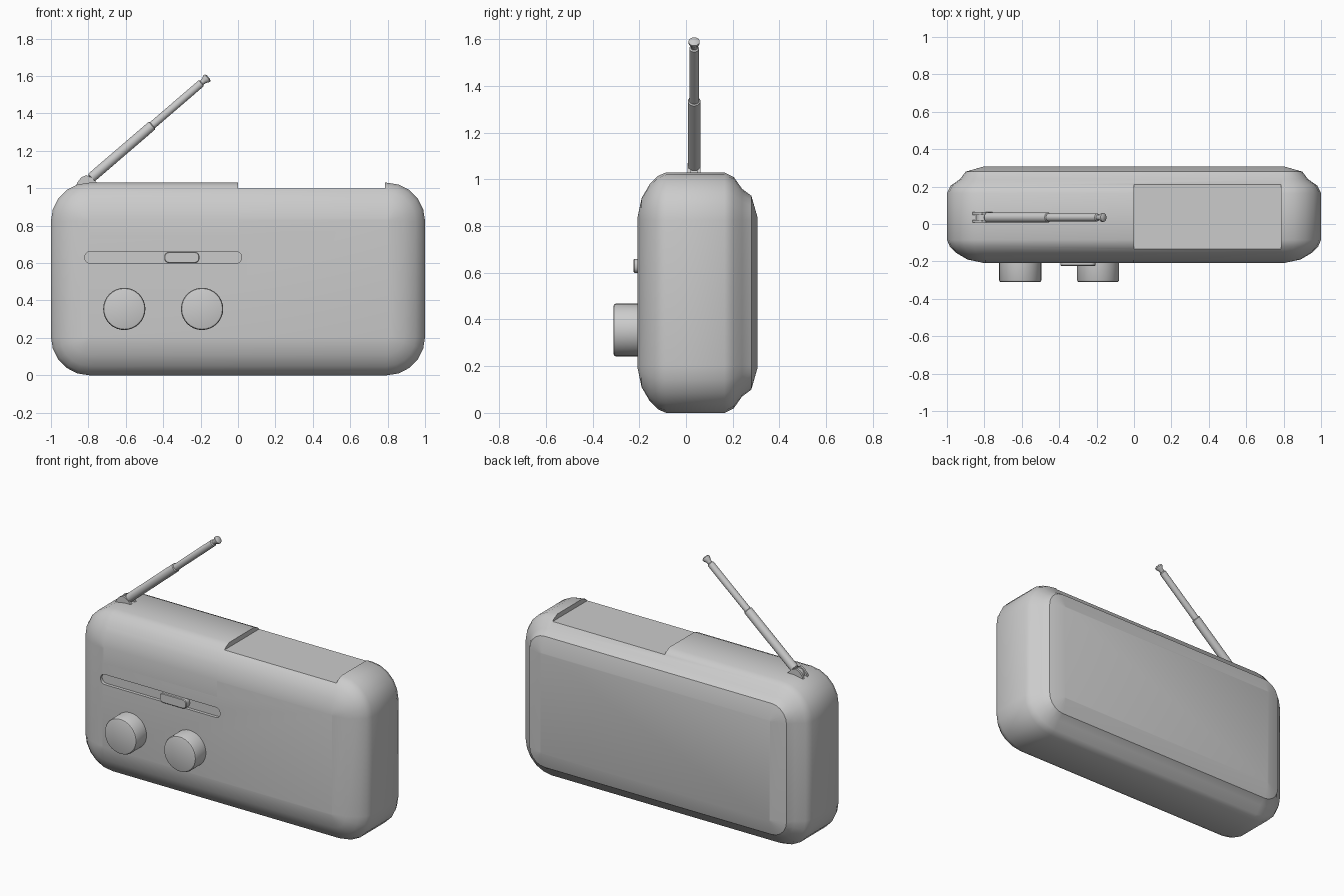
import bpy, bmesh
from math import cos, sin, pi, radians
from mathutils import Vector

if "Cube" in bpy.data.objects:
    bpy.data.objects.remove(bpy.data.objects["Cube"])


def finish(name, bm, smooth=35):
    bmesh.ops.recalc_face_normals(bm, faces=bm.faces)
    me = bpy.data.meshes.new(name)
    bm.to_mesh(me)
    bm.free()
    ob = bpy.data.objects.new(name, me)
    bpy.context.collection.objects.link(ob)
    if smooth:
        shade(ob, smooth)
    return ob


def shade(ob, angle=35):
    bpy.ops.object.select_all(action='DESELECT')
    ob.select_set(True)
    bpy.context.view_layer.objects.active = ob
    bpy.ops.object.shade_smooth_by_angle(angle=radians(angle))


def loft(name, rings, smooth=35):
    """Skin matching closed rings of points and cap both ends."""
    bm = bmesh.new()
    vs = [[bm.verts.new(p) for p in r] for r in rings]
    n = len(vs[0])
    for a, b in zip(vs, vs[1:]):
        for i in range(n):
            j = (i + 1) % n
            bm.faces.new((a[i], a[j], b[j], b[i]))
    bm.faces.new(vs[0])
    bm.faces.new(vs[-1])
    return finish(name, bm, smooth)


def rounded_rect(cx, cz, hx, hz, r, y, seg):
    pts = []
    for k, (sx, sz) in enumerate(((1, 1), (-1, 1), (-1, -1), (1, -1))):
        for i in range(seg + 1):
            a = (k + i / seg) * pi / 2
            pts.append((cx + sx * (hx - r) + r * cos(a), y,
                        cz + sz * (hz - r) + r * sin(a)))
    return pts


def turned(name, start, axis, profile, sides=24):
    """Round part: profile is (distance along axis, radius)."""
    axis = Vector(axis).normalized()
    u = axis.orthogonal().normalized()
    v = axis.cross(u)
    return loft(name, [[Vector(start) + axis * d + (u * cos(2 * pi * i / sides) + v * sin(2 * pi * i / sides)) * r
                        for i in range(sides)] for d, r in profile])


def cut(ob, cutter):
    cutter.hide_render = True
    m = ob.modifiers.new("cut", 'BOOLEAN')
    m.operation, m.object, m.solver = 'DIFFERENCE', cutter, 'EXACT'
    bpy.context.view_layer.objects.active = ob
    bpy.ops.object.modifier_apply(modifier=m.name)
    bpy.data.objects.remove(cutter, do_unlink=True)


# Pillow-shaped case with a raised back: (inset, y)
section = [(.195, -.208), (.11, -.19), (.05, -.155), (.015, -.12), (0, -.085),
           (0, .165), (.02, .205), (.07, .24), (.10, .28), (.195, .307)]
body = loft("case", [rounded_rect(0, .515, 1 - i, .515 - i, .205 - i, y, 5)
                     for i, y in section], 0)

# Shallow step in the top and slider groove in the front
cut(body, loft("step_cutter", [[(0, y, 1.0), (.785, y, 1.0), (.785, y, 1.2), (0, y, 1.2)]
                               for y in (-.5, .5)], 0))
cut(body, loft("groove_cutter", [rounded_rect(-.4, .63, .42, .032, .0318, y, 6)
                                 for y in (-.3, -.188)], 0))
shade(body, 32)

# Tuning window, following the curve of the front
bm = bmesh.new()
rows = [[bm.verts.new((x, y - .0015, z + .001)) for x in (-.795, 0)]
        for y, z in ((-.208, .73), (-.208, .835), (-.19, .92), (-.1725, .95))]
for a, b in zip(rows, rows[1:]):
    bm.faces.new((a[0], a[1], b[1], b[0]))
finish("tuning_window", bm)

# Slider
loft("slider", [rounded_rect(-.3, .63, .094 - i, .03 - i, .025 - i, y, 4)
                for i, y in ((0, -.18), (0, -.22), (.004, -.224))])

# Two knobs
for side, x in (("left", -.608), ("right", -.192)):
    turned(side + "_knob", (x, -.19, .355), (0, -1, 0),
           [(0, .113), (.11, .113), (.118, .109), (.121, .102)], 32)

# Antenna hinge: two cheeks with a knuckle between
ay = .035
for side, y in (("front", ay - .028), ("back", ay + .014)):
    outline = [(-.75, 1.0), (-.757, 1.032), (-.785, 1.058), (-.812, 1.07),
               (-.838, 1.058), (-.86, 1.03), (-.873, .985), (-.84, .94), (-.76, .96)]
    loft(side + "_hinge_cheek", [[(x, yy, z) for x, z in outline] for yy in (y, y + .014)])
turned("hinge_knuckle", (-.81, ay - .016, 1.025), (0, 1, 0), [(0, .035), (.032, .035)], 16)

# Telescopic antenna
d = Vector((.64, 0, .55)).normalized()
base = Vector((-.815, ay, 1.03))
turned("antenna_lower", base, d, [(.0, .012), (.035, .014), (.042, .027), (.468, .027), (.472, .022)], 16)
turned("antenna_upper", base + d * .46, d, [(0, .021), (.355, .021), (.36, .015)], 16)
turned("antenna_tip", base + d * .81, d,
       [(0, .014), (.025, .015), (.04, .024), (.05, .024), (.056, .014)], 16)
